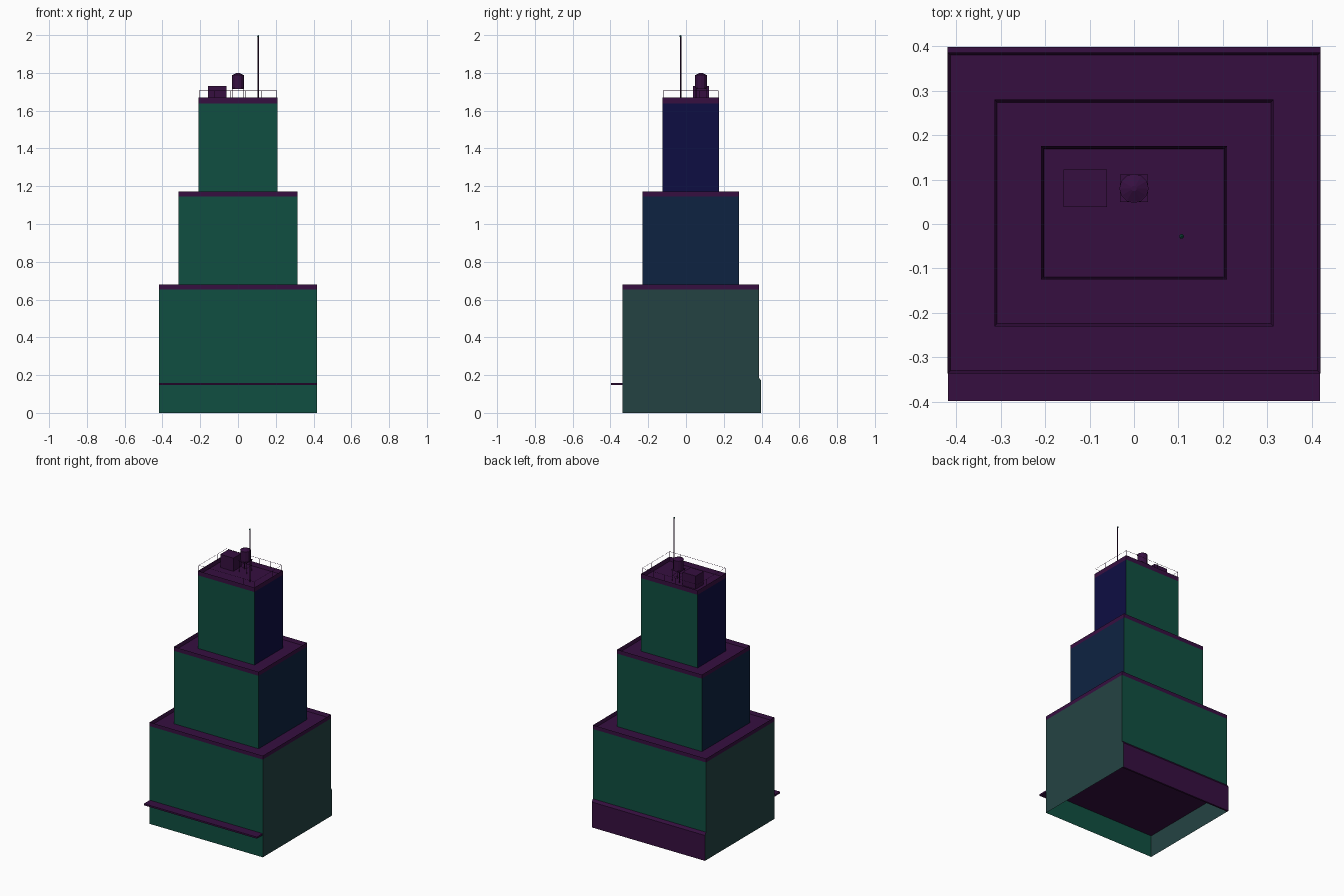
import bpy, bmesh
from mathutils import Vector

if "Cube" in bpy.data.objects:
    bpy.data.objects.remove(bpy.data.objects["Cube"])


def material(name, rgb):
    m = bpy.data.materials.new(name)
    m.diffuse_color = (*rgb, 1)
    m.use_nodes = True
    m.node_tree.nodes["Principled BSDF"].inputs["Base Color"].default_value = m.diffuse_color
    return m


GREEN = material("green_glass", (0.0052, 0.078, 0.053))
GREY = material("grey_teal", (0.0175, 0.055, 0.055))
BLUE = material("dark_blue", (0.004, 0.0165, 0.053))
NAVY = material("navy", (0.004, 0.004, 0.055))
PURPLE = material("purple_trim", (0.037, 0.0048, 0.0513))

CY = 0.025  # the tiers share this depth centre


def finish(bm, name, *mats):
    mesh = bpy.data.meshes.new(name)
    bm.to_mesh(mesh)
    bm.free()
    for m in mats:
        mesh.materials.append(m)
    ob = bpy.data.objects.new(name, mesh)
    bpy.context.collection.objects.link(ob)
    return ob


def add_box(bm, lo, hi):
    vs = bmesh.ops.create_cube(bm, size=1)["verts"]
    for v in vs:
        v.co = Vector([lo[i] if v.co[i] < 0 else hi[i] for i in range(3)])


def box(name, lo, hi, mat):
    bm = bmesh.new()
    add_box(bm, lo, hi)
    return finish(bm, name, mat)


def add_rod(bm, a, b, r, sides=6):
    a, b = Vector(a), Vector(b)
    d = b - a
    mtx = d.to_track_quat("Z", "Y").to_matrix().to_4x4()
    mtx.translation = (a + b) / 2
    bmesh.ops.create_cone(bm, cap_ends=True, segments=sides, radius1=r,
                          radius2=r, depth=d.length, matrix=mtx)


def tier(name, hx, hy, z0, z1, z2, side):
    """Open-bottomed wall shell, front/back green, sides in their own colour."""
    bm = bmesh.new()
    add_box(bm, (-hx, CY - hy, z0), (hx, CY + hy, z1))
    bm.normal_update()
    caps = [f for f in bm.faces if abs(f.normal.z) > 0.5]
    bmesh.ops.delete(bm, geom=caps, context="FACES_ONLY")
    for f in bm.faces:
        f.material_index = 1 if abs(f.normal.x) > 0.5 else 0
    finish(bm, name + "_walls", GREEN, side)
    # parapet with sunken roof
    bm = bmesh.new()
    add_box(bm, (-hx, CY - hy, z1), (hx, CY + hy, z2))
    bm.normal_update()
    top = [f for f in bm.faces if f.normal.z > 0.5]
    bmesh.ops.inset_region(bm, faces=top, thickness=0.009)
    for v in top[0].verts:
        v.co.z = z1 + 0.004
    finish(bm, name + "_parapet", PURPLE)


tier("lower_tier", 0.419, 0.361, 0.0, 0.654, 0.68, GREY)
tier("middle_tier", 0.314, 0.255, 0.655, 1.146, 1.173, BLUE)
tier("upper_tier", 0.209, 0.15, 1.147, 1.639, 1.669, NAVY)

# entrance canopy, running on inside as the ground floor ceiling
box("canopy_slab", (-0.4185, -0.398, 0.148), (0.4185, 0.385, 0.159), PURPLE)

# back plinth with sloped top, grey ends
bm = bmesh.new()
profile = [(0.386, 0), (0.398, 0), (0.398, 0.17), (0.386, 0.187)]
ends = [[bm.verts.new((x, y, z)) for y, z in profile] for x in (-0.419, 0.419)]
for e in ends:
    bm.faces.new(e)
for i in range(4):
    j = (i + 1) % 4
    bm.faces.new((ends[0][i], ends[0][j], ends[1][j], ends[1][i]))
bmesh.ops.recalc_face_normals(bm, faces=bm.faces[:])
for f in bm.faces:
    f.material_index = 1 if abs(f.normal.x) > 0.5 else 0
finish(bm, "back_plinth", PURPLE, GREY)

# roof plant room
ROOF = 1.642
box("plant_room", (-0.158, 0.038, ROOF), (-0.061, 0.123, 1.731), PURPLE)

# water tank: drum, low cone lid, four legs with cross braces
bm = bmesh.new()
TY = 0.08
add_rod(bm, (0, TY, 1.72), (0, TY, 1.788), 0.032, 12)
lid = bmesh.ops.create_cone(bm, cap_ends=True, segments=12, radius1=0.033,
                            radius2=0.006, depth=0.013)["verts"]
bmesh.ops.translate(bm, verts=lid, vec=(0, TY, 1.7935))
finish(bm, "water_tank", PURPLE)
bm = bmesh.new()
add_box(bm, (-0.031, TY - 0.031, 1.716), (0.031, TY + 0.031, 1.721))
c = [(-0.027, TY - 0.027), (0.027, TY - 0.027), (0.027, TY + 0.027), (-0.027, TY + 0.027)]
for i in range(4):
    a, b = c[i], c[(i + 1) % 4]
    add_rod(bm, (*a, ROOF), (*a, 1.718), 0.002)
    add_rod(bm, (*a, 1.68), (*b, 1.68), 0.001)
finish(bm, "tank_stand", PURPLE)

# mast with a small beacon
bm = bmesh.new()
add_rod(bm, (0.107, -0.028, ROOF), (0.107, -0.028, 1.992), 0.003, 8)
finish(bm, "mast", PURPLE)
bm = bmesh.new()
tip = bmesh.ops.create_icosphere(bm, subdivisions=1, radius=0.006)["verts"]
bmesh.ops.translate(bm, verts=tip, vec=(0.107, -0.028, 1.994))
finish(bm, "mast_beacon", GREEN)

# roof railing
bm = bmesh.new()
RX, RY, RT = 0.205, 0.146, 1.705
corners = [(-RX, CY - RY), (RX, CY - RY), (RX, CY + RY), (-RX, CY + RY)]
for i in range(4):
    a, b = Vector(corners[i]), Vector(corners[(i + 1) % 4])
    n = 5 if i % 2 == 0 else 3
    add_rod(bm, (*a, RT), (*b, RT), 0.001, 4)
    for k in range(n):
        p = a.lerp(b, k / n)
        add_rod(bm, (*p, 1.665), (*p, RT), 0.001, 4)
finish(bm, "roof_railing", PURPLE)
